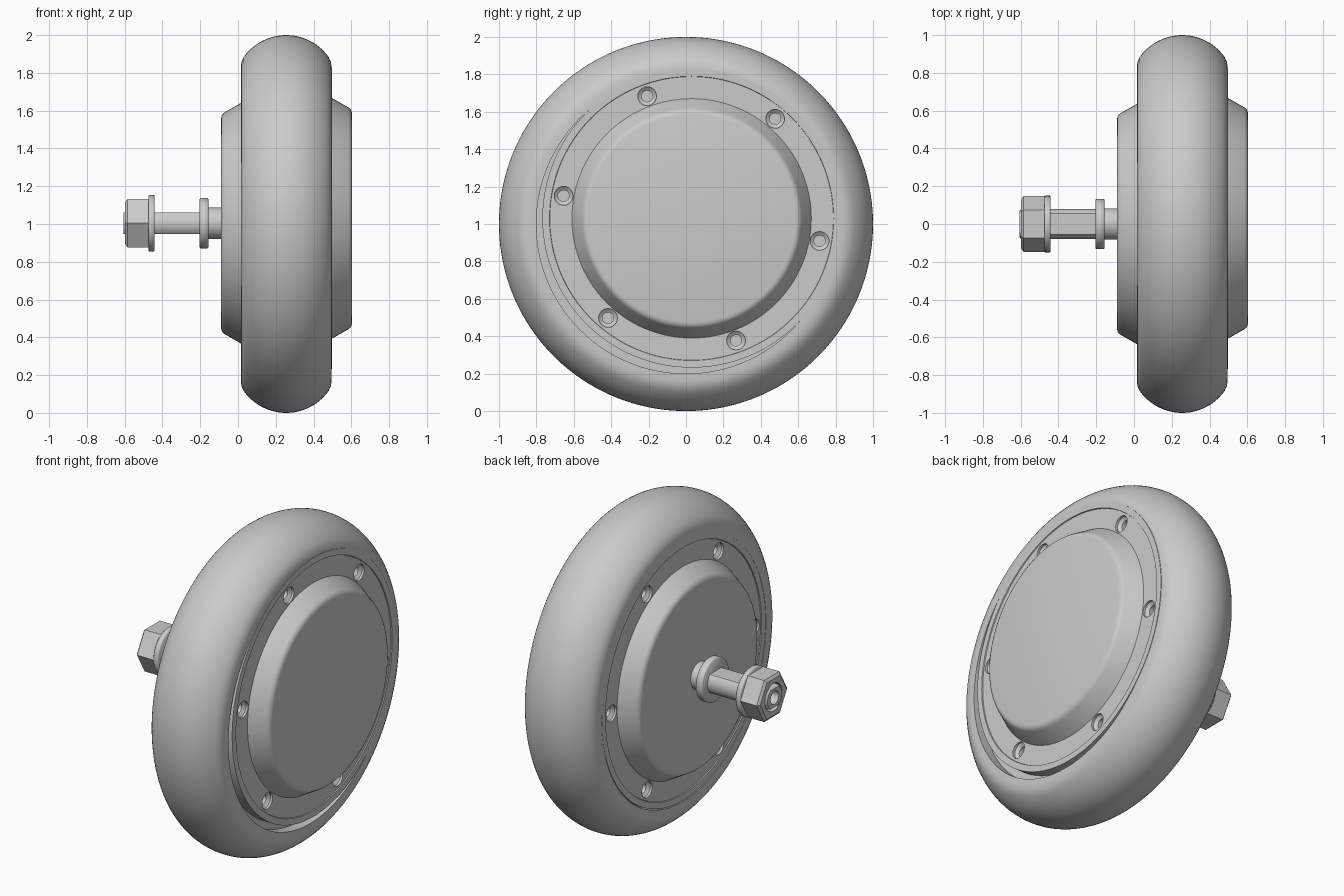
import bpy, bmesh
from math import sin, cos, pi, radians, asin
from mathutils import Vector

cube = bpy.data.objects.get("Cube")
if cube:
    bpy.data.objects.remove(cube, do_unlink=True)

grey = bpy.data.materials.new("plain grey")
grey.use_nodes = True
colour = (0.6, 0.6, 0.6, 1)
grey.diffuse_color = colour
grey.node_tree.nodes["Principled BSDF"].inputs["Base Color"].default_value = colour


def lathe(name, profile, y=0, z=1, sides=128, closed=False, turn=0, flat=None):
    """Spin (x, radius) points about the x axis; flat clamps the height into two flats."""
    bm = bmesh.new()
    rings = []
    for x, r in profile:
        ring = []
        for i in range(sides):
            a = 2 * pi * i / sides + turn
            h = r * sin(a)
            if flat:
                h = max(-flat, min(flat, h))
            ring.append(bm.verts.new((x, y + r * cos(a), z + h)))
        rings.append(ring)
    pairs = list(zip(rings, rings[1:]))
    if closed:
        pairs.append((rings[-1], rings[0]))
    else:
        bm.faces.new(rings[0])
        bm.faces.new(rings[-1])
    for a, b in pairs:
        for i in range(sides):
            j = (i + 1) % sides
            bm.faces.new((a[i], a[j], b[j], b[i]))
    bmesh.ops.recalc_face_normals(bm, faces=bm.faces)
    mesh = bpy.data.meshes.new(name)
    bm.to_mesh(mesh)
    bm.free()
    mesh.materials.append(grey)
    obj = bpy.data.objects.new(name, mesh)
    bpy.context.collection.objects.link(obj)
    return obj


def cut(obj, cutter):
    mod = obj.modifiers.new("cut", "BOOLEAN")
    mod.operation = "DIFFERENCE"
    mod.solver = "EXACT"
    mod.object = cutter
    bpy.context.view_layer.objects.active = obj
    bpy.ops.object.modifier_apply(modifier=mod.name)
    bpy.data.objects.remove(cutter, do_unlink=True)


def smooth(obj, angle=25):
    bpy.ops.object.select_all(action="DESELECT")
    obj.select_set(True)
    bpy.context.view_layer.objects.active = obj
    bpy.ops.object.shade_smooth_by_angle(angle=radians(angle))


# Tyre: rounded tread with flat flanks and an open centre
mid, half, bulge = 0.255, 0.24, 0.276
sweep = asin(0.225 / bulge)
tread = [(mid + bulge * sin(t), 1 - bulge + bulge * cos(t))
         for t in (sweep * (i / 12 - 1) for i in range(25))]
left, right = mid - half, mid + half
tyre_profile = ([(left, 0.8), (left, 0.835), (left + 0.004, 0.86)] + tread
                + [(right - 0.004, 0.86), (right, 0.835), (right, 0.8)])
smooth(lathe("tyre", tyre_profile, sides=160, closed=True), 35)

# Rim drum behind the covers
smooth(lathe("rim_drum", [(0.08, 0.805), (0.43, 0.805)]))


def cover(name, face, side, y, z, first_angle):
    """Domed side cover with a raised rim and six countersunk screw holes."""
    steps = [(-0.12, 0.798), (0, 0.798), (0, 0.76), (-0.006, 0.758), (-0.006, 0.64),
             (0.085, 0.588), (0.096, 0.58), (0.103, 0.568), (0.106, 0.555)]
    obj = lathe(name, [(face + side * x, r) for x, r in steps], y, z)
    for k in range(6):
        a = radians(first_angle + 60 * k)
        hy, hz = y + 0.695 * cos(a), z + 0.695 * sin(a)
        hole = [(0.03, 0.05), (-0.02, 0.05), (-0.035, 0.03), (-0.08, 0.03)]
        cut(obj, lathe("hole_cutter", [(face + side * x, r) for x, r in hole], hy, hz, 24))
    smooth(obj)


cover("right_cover", 0.498, 1, 0.03, 1.03, -10)
cover("left_cover", 0.016, -1, 0, 1.004, 0)

# Axle with two flats, a drilled end and a collar
axle_z = 1.004
axle = lathe("axle", [(-0.05, 0.08), (-0.595, 0.08), (-0.605, 0.07)], z=axle_z, sides=64, flat=0.058)
cut(axle, lathe("bore_cutter", [(-0.7, 0.04), (-0.52, 0.04)], z=axle_z, sides=32))
smooth(axle)
smooth(lathe("axle_collar", [(-0.06, 0.083), (-0.16, 0.083)], z=axle_z, sides=64))


def washer(name, x0, x1, r):
    b = 0.005
    smooth(lathe(name, [(x0, r - b), (x0 + b, r), (x1 - b, r), (x1, r - b)], z=axle_z, sides=64), 50)


washer("inner_washer", -0.203, -0.157, 0.133)
washer("outer_washer", -0.475, -0.441, 0.15)

# Hexagonal nut with a chamfered outer end
nut = lathe("axle_nut", [(-0.47, 0.148), (-0.585, 0.148), (-0.597, 0.13)], z=axle_z, sides=6)
cut(nut, lathe("nut_bore_cutter", [(-0.7, 0.084), (-0.4, 0.084)], z=axle_z, sides=48))
smooth(nut, 20)
